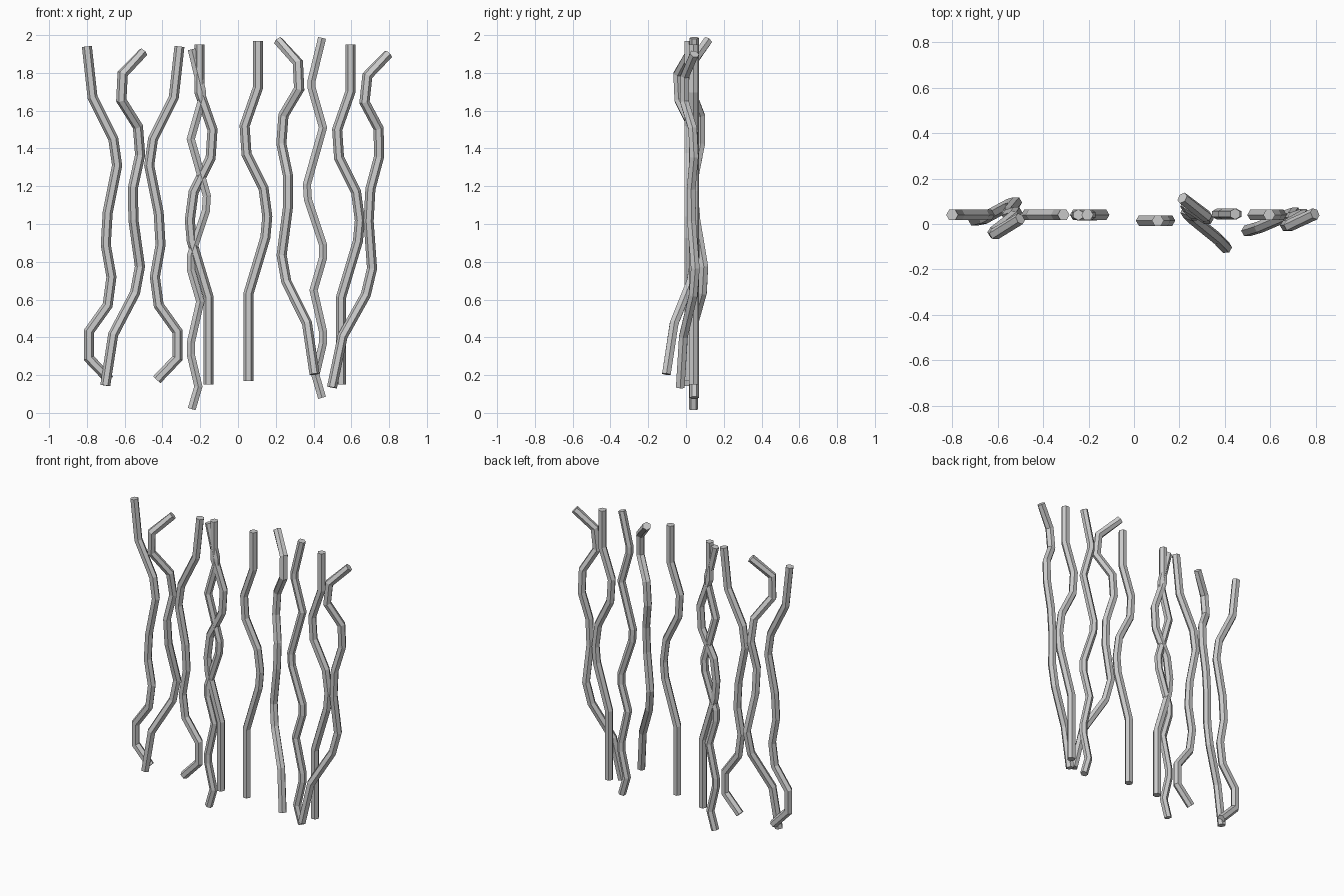
import bpy, bmesh, math
from mathutils import Vector

if "Cube" in bpy.data.objects:
    bpy.data.objects.remove(bpy.data.objects["Cube"])

# Three stem profiles as (sideways offset, height)
HOOKED = [(0, 1.94), (.03, 1.67), (.14, 1.45), (.16, 1.31), (.11, 1.06), (.10, .89),
          (.13, .72), (.11, .57), (.01, .43), (.01, .29), (.12, .175)]
STRAIGHT_FOOT = [(.05, 1.95), (.05, 1.70), (-.02, 1.50), (-.01, 1.35), (.08, 1.17),
                 (.10, 1.02), (.09, .91), (0, .61), (0, .15)]
ZIGZAG = [(.445, 1.985), (.39, 1.76), (.39, 1.72), (.45, 1.51), (.365, 1.21), (.37, 1.13),
          (.45, .89), (.45, .82), (.40, .65), (.45, .43), (.45, .37), (.41, .20), (.445, .08)]


def vine(name, profile, x0, y0=.04, sx=1, lift=0, flip=None, lean=0, k=0, m=0, r=.0265, spin=0):
    """Six-sided tube along a placed profile; k and m turn and tilt it in depth."""
    path = []
    for px, pz in profile:
        z = flip - pz if flip else pz + lift
        x = x0 + sx * px + lean * z
        path.append(Vector((x, y0 + k * (x - x0) + m * z, z)))
    if path[0].z > path[-1].z:
        path.reverse()
    bm = bmesh.new()
    rings = []
    for i, p in enumerate(path):
        a = (p - path[i - 1]).normalized() if i else (path[1] - p).normalized()
        b = (path[i + 1] - p).normalized() if i < len(path) - 1 else a
        t = (a + b).normalized()
        depth = t.cross(Vector((1, 0, 0))).normalized()
        side = depth.cross(t).normalized()
        mitre = 1 / max(.8, t.dot(a))
        rings.append([bm.verts.new(p + side * r * mitre * math.cos(j * math.pi / 3 + spin)
                                   + depth * r * math.sin(j * math.pi / 3 + spin))
                      for j in range(6)])
    for lo, hi in zip(rings, rings[1:]):
        for j in range(6):
            n = (j + 1) % 6
            bm.faces.new((lo[j], lo[n], hi[n], hi[j]))
    bm.faces.new(rings[0])
    bm.faces.new(rings[-1])
    bmesh.ops.recalc_face_normals(bm, faces=bm.faces)
    me = bpy.data.meshes.new(name)
    bm.to_mesh(me)
    bm.free()
    bpy.context.collection.objects.link(bpy.data.objects.new(name, me))


# Hooked vines: an upright mirrored pair
vine("hooked_vine_left", HOOKED, -.80)
vine("hooked_vine_right", HOOKED, -.31, sx=-1)

# Hooked vines turned upside down, leaning and twisted in depth
vine("upturned_vine_left", HOOKED, -.71, .022, sx=.95, flip=2.085, lean=.05, k=.68, m=-.074)
vine("upturned_vine_middle", HOOKED, .415, -.12, sx=-.9, flip=2.145, lean=-.048, k=-.72, m=.045)
vine("upturned_vine_right", HOOKED, .483, -.032, sx=.9, flip=2.075, lean=.108, k=.5, m=-.042)

# Vines with a straight foot
vine("straight_foot_vine_left", STRAIGHT_FOOT, -.155, sx=-1)
vine("straight_foot_vine_middle", STRAIGHT_FOOT, .055, .015, lift=.02)
vine("straight_foot_vine_right", STRAIGHT_FOOT, .545)

# Thin zigzag vines
vine("zigzag_vine_right", ZIGZAG, 0, .044, r=.0245, spin=math.pi / 6)
vine("zigzag_vine_left", ZIGZAG, .20, sx=-1, lift=-.06, r=.0245, spin=math.pi / 6)
